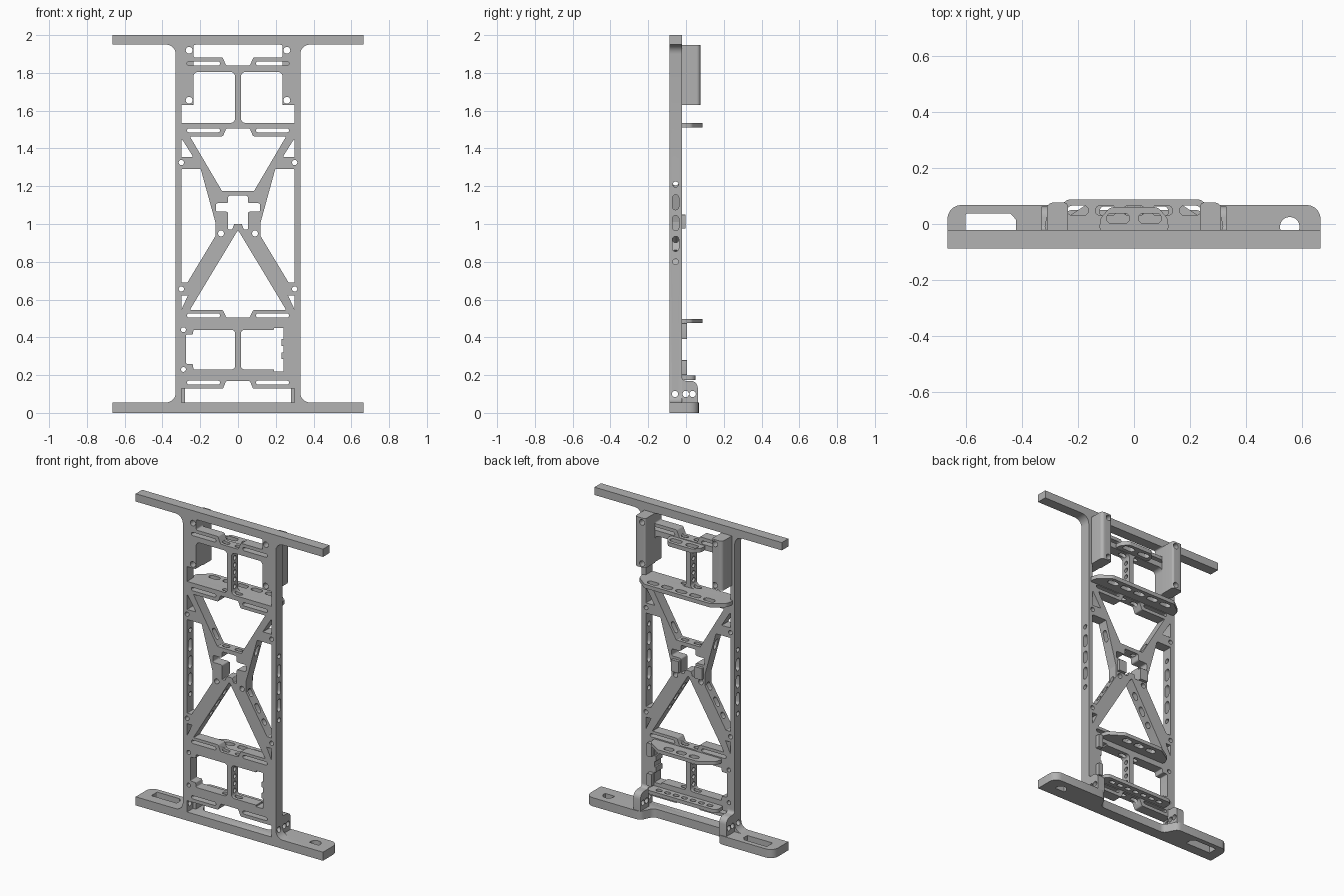
import bpy, bmesh, math
from mathutils import Matrix, Vector

if "Cube" in bpy.data.objects:
    bpy.data.objects.remove(bpy.data.objects["Cube"])

grey = bpy.data.materials.new("plain grey")
grey.use_nodes = True
COLOR = (0.45, 0.45, 0.45, 1)
grey.diffuse_color = COLOR
grey.node_tree.nodes["Principled BSDF"].inputs["Base Color"].default_value = COLOR

BACK, FRONT = -0.022, -0.088
MID = (BACK + FRONT) / 2


def rounded(points, r=0.01, steps=5):
    """Round each polygon corner; a third value overrides the radius."""
    out, n = [], len(points)
    for i, p in enumerate(points):
        c = Vector(p[:2])
        a, b = Vector(points[i - 1][:2]) - c, Vector(points[(i + 1) % n][:2]) - c
        radius = p[2] if len(p) > 2 else r
        if radius == 0:
            out.append(c)
            continue
        half = a.angle(b) / 2
        cut = min(radius / math.tan(half), 0.49 * a.length, 0.49 * b.length)
        radius = cut * math.tan(half)
        a.normalize()
        b.normalize()
        centre = c + (a + b).normalized() * radius / math.sin(half)
        s, e = c + a * cut - centre, c + b * cut - centre
        turn = math.atan2(s.x * e.y - s.y * e.x, s.dot(e))
        out += [centre + Matrix.Rotation(turn * k / steps, 2) @ s for k in range(steps + 1)]
    return out


def flip(points):
    return [(-p[0], *p[1:]) for p in points]


def mirrored(half):
    """Complete a right-hand half profile across the centre line."""
    return half + flip(half)[::-1]


def rect(x0, x1, y0, y1, r=0.0):
    return rounded([(x0, y0), (x1, y0), (x1, y1), (x0, y1)], r)


def slot(x, y, w, h):
    return rect(x - w / 2, x + w / 2, y - h / 2, y + h / 2, min(w, h) / 2 * 0.99)


def disc(x, y, r):
    return [Vector((x + r * math.cos(k * math.pi / 10), y + r * math.sin(k * math.pi / 10)))
            for k in range(20)]


def plate(name, loops, lo, hi, axis, place=None):
    """Extrude nested closed loops between lo and hi along an axis."""
    curve = bpy.data.curves.new(name, 'CURVE')
    curve.dimensions, curve.fill_mode, curve.extrude = '2D', 'BOTH', (hi - lo) / 2
    for loop in loops:
        s = curve.splines.new('POLY')
        s.points.add(len(loop) - 1)
        for pt, co in zip(s.points, loop):
            pt.co = (co[0], co[1], 0, 1)
        s.use_cyclic_u = True
    tmp = bpy.data.objects.new(name, curve)
    mesh = bpy.data.meshes.new_from_object(tmp)
    bpy.data.objects.remove(tmp)
    bpy.data.curves.remove(curve)
    bm = bmesh.new()
    bm.from_mesh(mesh)
    for v in bm.verts:
        u, w, d = v.co.x, v.co.y, v.co.z + (lo + hi) / 2
        v.co = {'x': (d, u, w), 'y': (u, d, w), 'z': (u, w, d)}[axis]
    if place:
        bm.transform(place)
    bmesh.ops.remove_doubles(bm, verts=bm.verts, dist=1e-5)
    bmesh.ops.recalc_face_normals(bm, faces=bm.faces)
    bm.to_mesh(mesh)
    bm.free()
    mesh.materials.clear()
    mesh.materials.append(grey)
    ob = bpy.data.objects.new(name, mesh)
    bpy.context.collection.objects.link(ob)
    return ob


def carve(ob, cutters):
    """Subtract the cutters and discard them."""
    for c in cutters:
        mod = ob.modifiers.new("cut", 'BOOLEAN')
        mod.operation, mod.solver, mod.object = 'DIFFERENCE', 'EXACT', c
    bpy.context.view_layer.update()
    mesh = bpy.data.meshes.new_from_object(ob.evaluated_get(bpy.context.evaluated_depsgraph_get()))
    ob.modifiers.clear()
    ob.data = mesh
    for c in cutters:
        bpy.data.objects.remove(c)


# Frame outline and central openings
outline = mirrored([(0.665, 0, 0), (0.665, 0.055, 0), (0.33, 0.055, 0.05), (0.33, 1.95, 0.05),
                    (0.665, 1.95, 0), (0.665, 2, 0)])
loops = [rounded(outline)]
loops += [rounded(mirrored(h)) for h in (
    [(0.062, 1.838), (0.082, 1.882), (0.236, 1.882), (0.236, 1.949)],
    [(0.062, 1.506), (0.08, 1.464), (0.255, 1.464, 0.003), (0.085, 1.175, 0.003)],
    [(0.062, 0.505), (0.08, 0.545), (0.255, 0.545, 0.003), (0.004, 0.962, 0.003)],
    [(0.062, 0.17), (0.08, 0.128), (0.3, 0.128, 0.003), (0.3, 0.055, 0.003)],
    [(0.052, 1.15), (0.052, 1.11), (0.117, 1.11), (0.117, 1.065), (0.052, 1.065),
     (0.052, 0.972, 0.003), (0.03, 0.972, 0.003), (0.02, 1.0, 0.003)])]
# Openings repeated on both sides
for side in (list, flip):
    loops += [rounded(side(p), r) for p, r in (
        ([(0.015, 1.535, 0.025), (0.3, 1.535, 0), (0.3, 1.63, 0), (0.236, 1.63),
          (0.236, 1.805, 0.025), (0.015, 1.805, 0.025)], 0.008),
        ([(0.3, 1.455), (0.3, 1.355), (0.237, 1.355)], 0.003),
        ([(0.3, 1.29), (0.197, 1.29), (0.12, 1.01), (0.12, 0.935), (0.268, 0.69), (0.3, 0.69)], 0.004),
        ([(0.3, 0.622), (0.265, 0.622), (0.298, 0.55), (0.3, 0.55)], 0))]
    sign = side([(1, 0)])[0][0]
    loops += [slot(sign * 0.1825, z, 0.175, 0.021) for z in (1.85, 1.496, 0.516, 0.16)]
    loops += [disc(sign * x, z, r) for x, z, r in (
        (0.259, 1.92, 0.018), (0.259, 1.655, 0.018), (0.3, 1.325, 0.014),
        (0.3, 0.656, 0.014), (0.09, 0.95, 0.016))]
# Lower windows, one with corner tabs and one with latch teeth
loops.append(rounded([(-0.015, 0.23, 0.02), (-0.015, 0.44, 0.02), (-0.235, 0.44), (-0.24, 0.415),
                      (-0.275, 0.415), (-0.275, 0.26), (-0.24, 0.26), (-0.235, 0.23)], 0.006))
teeth = [(0.24, 0.39), (0.23, 0.39), (0.23, 0.355), (0.24, 0.355),
         (0.24, 0.32), (0.23, 0.32), (0.23, 0.285), (0.24, 0.285)]
loops.append(rounded([(0.015, 0.23, 0.02), (0.015, 0.44, 0.02), (0.19, 0.44), (0.19, 0.45), (0.24, 0.45)]
                     + teeth + [(0.24, 0.22), (0.19, 0.22), (0.19, 0.23)], 0.002))
loops += [disc(-0.289, z, 0.013) for z in (0.44, 0.23)]
frame = plate("main_frame", loops, FRONT, BACK, 'y')

# Lightening holes through rails, centre bars, crossbars and diagonal arms
rail_holes = [disc(MID, z, 0.015) for z in (1.21, 0.8)]
rail_holes += [slot(MID, z, 0.034, 0.08) for z in (1.115, 1.005, 0.895)]
rail_holes += [disc(y, 0.1, 0.017) for y in (-0.058,)]
cutters = [plate("rail_cutter", rail_holes, s * 0.315 - 0.03, s * 0.315 + 0.03, 'x') for s in (-1, 1)]
bar_holes = [disc(MID, z0 + 0.046 * k, 0.014) for z0, n in ((1.575, 5), (0.265, 4)) for k in range(n)]
cutters.append(plate("bar_cutter", bar_holes, -0.05, 0.05, 'x'))
for z, h in ((1.822, 0.05), (1.52, 0.05), (1.163, 0.03), (0.473, 0.1), (0.2, 0.1)):
    cutters.append(plate("crossbar_cutter", [slot(s * 0.045, MID, 0.05, 0.026) for s in (-1, 1)],
                         z - h / 2, z + h / 2, 'z'))
for s in (-1, 1):
    for x, z, tilt, length in ((0.145, 1.22, 30, 0.07), (0.09, 0.9, -31.5, 0.05),
                               (0.143, 0.815, -31.5, 0.06), (0.19, 0.74, -31.5, 0.04)):
        place = Matrix.Translation((s * x, MID, z)) @ Matrix.Rotation(math.radians(s * tilt), 4, 'Y')
        cutters.append(plate("arm_cutter", [slot(0, 0, 0.03, length)], -0.075, 0.075, 'x', place))
carve(frame, cutters)


# Rear shelves with slotted holes
def shelf(name, half, z0, z1, holes):
    edge = rounded(mirrored([(p[0], p[1]) for p in half]), 0.03)
    return plate(name, [edge] + holes, z0, z1, 'z')


base = BACK - 0.01
shelf("upper_shelf", [(0.325, base), (0.31, 0.03), (0.235, 0.088)], 1.51, 1.535,
      [slot(0.1 * k, 0.048, 0.075, 0.035) for k in range(-2, 3)])
shelf("top_shelf", [(0.125, base), (0.12, 0.02), (0.085, 0.06)], 1.808, 1.834,
      [slot(s * 0.057, 0.02, 0.082, 0.036) for s in (-1, 1)])
shelf("lower_shelf", [(0.25, base), (0.23, 0.03), (0.14, 0.088)], 0.475, 0.498,
      [slot(0.09 * k, 0.045, 0.065, 0.036) for k in (-1, 0, 1)])
shelf("bottom_shelf", [(0.25, base), (0.25, 0.05)], 0.175, 0.198,
      [slot(0.06 * k, 0.015, 0.04, 0.026) for k in range(-3, 4)])

# Base feet joined by a narrow recessed web
foot_edge = rounded(mirrored([(0.665, FRONT, 0), (0.665, 0.068, 0.05), (0.28, 0.068, 0.04),
                              (0.24, -0.015, 0.04)]))
window = rounded([(-0.6, -0.055), (-0.42, -0.055), (-0.42, 0.015), (-0.44, 0.037), (-0.6, 0.037)], 0.006)
plate("base_feet", [foot_edge, window, disc(0.555, -0.01, 0.035)], 0, 0.055, 'z')

for s, label in ((1, "left"), (-1, "right")):
    # Drilled gusset behind each rail
    gusset = rounded([(BACK - 0.005, 0.05, 0), (0.063, 0.05, 0), (0.063, 0.17, 0.04),
                      (BACK, 0.17, 0.03), (BACK, 0.21, 0), (BACK - 0.005, 0.21, 0)])
    a, b = sorted((s * 0.28, s * 0.33))
    plate(label + "_gusset", [gusset] + [disc(y, 0.1, 0.017) for y in (-0.001, 0.035)], a, b, 'x')
    # Rear mounting block with screw holes
    profile = [(0.236, BACK, 0), (0.31, BACK, 0), (0.31, 0.076, 0.02), (0.236, 0.076, 0.012)]
    block = plate(label + "_mount_block", [rounded([(s * p[0], *p[1:]) for p in profile])], 1.63, 1.948, 'z')
    holes = [disc(s * 0.259, z, 0.018) for z in (1.92, 1.655)]
    carve(block, [plate("screw_cutter", holes, -0.1, 0.15, 'y')])
    # Guide block beside the central opening
    a, b = sorted((s * 0.054, s * 0.11))
    plate(label + "_centre_guide", [rect(a, b, 0.975, 1.05, 0.004)], BACK, -0.003, 'y')

# Latch clips beside the toothed window
for z0, z1, label in ((0.39, 0.475, "upper"), (0.2, 0.28, "lower")):
    plate(label + "_clip", [rect(0.242, 0.275, z0, z1, 0.004)], BACK - 0.005, 0.006, 'y')

# Smooth curved walls while keeping edges sharp
for ob in bpy.context.view_layer.objects:
    ob.select_set(ob.type == 'MESH')
bpy.context.view_layer.objects.active = frame
bpy.ops.object.shade_smooth_by_angle(angle=math.radians(35))
